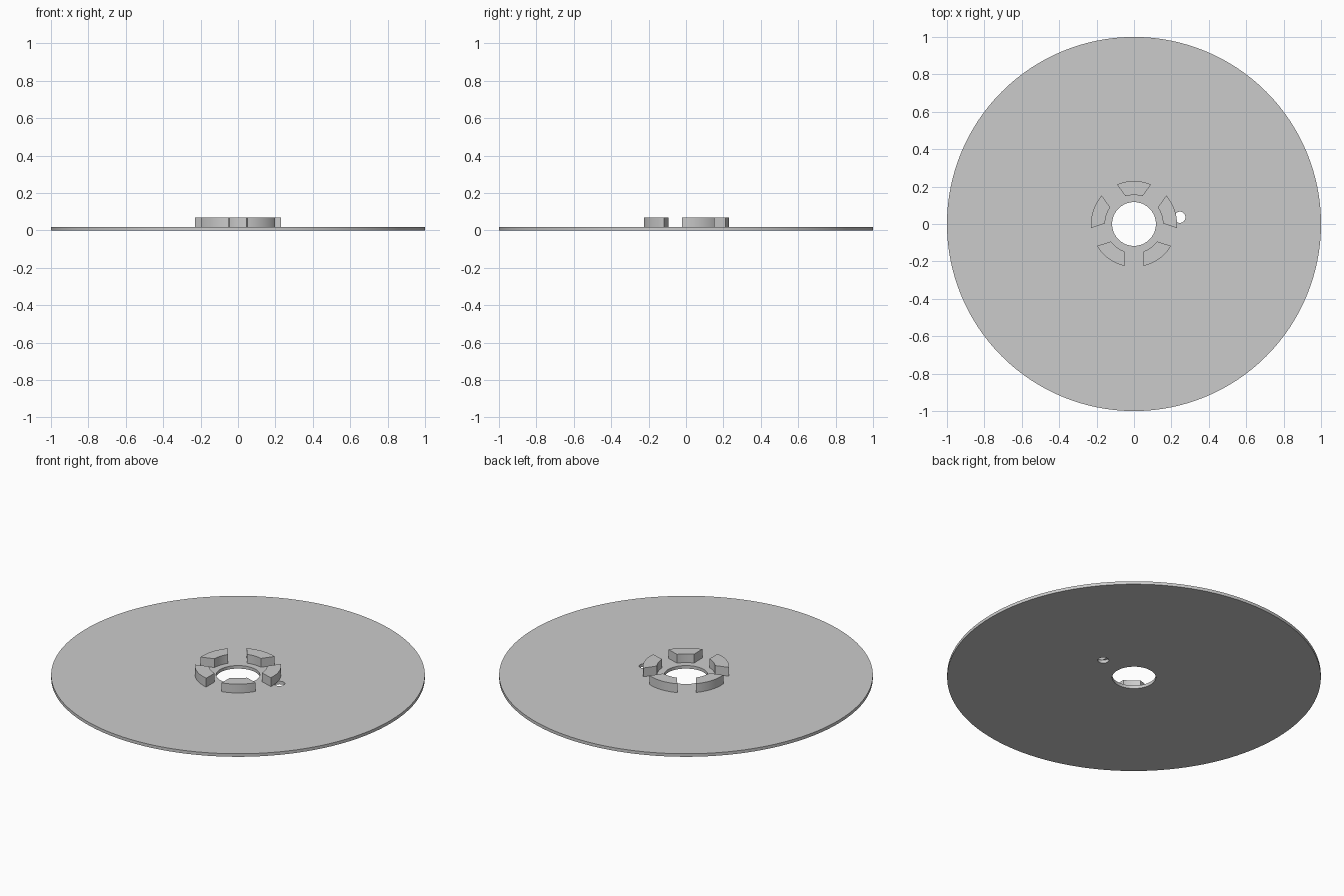
import bpy, bmesh
from math import sin, cos, asin, radians, pi

if "Cube" in bpy.data.objects:
    bpy.data.objects.remove(bpy.data.objects["Cube"])

DISC_TOP = 0.018   # disc thickness
TOOTH_TOP = 0.07
SLOT_HALF = 0.0505  # half width of the parallel-sided slots between teeth
R_IN, R_OUT = 0.155, 0.23


def cylinder(name, radius, z0, z1, x=0, y=0, sides=64):
    bpy.ops.mesh.primitive_cylinder_add(vertices=sides, radius=radius, depth=z1 - z0,
                                        location=(x, y, (z0 + z1) / 2))
    ob = bpy.context.object
    ob.name = name
    return ob


def smooth(ob):
    bpy.ops.object.select_all(action='DESELECT')
    ob.select_set(True)
    bpy.context.view_layer.objects.active = ob
    bpy.ops.object.shade_smooth_by_angle(angle=radians(30))


def arc(radius, centre, steps):
    half = pi / 5 - asin(SLOT_HALF / radius)
    return [(radius * cos(a), radius * sin(a))
            for a in (centre - half + 2 * half * i / steps for i in range(steps + 1))]


# Thin flange disc with a centre bore and a small offset hole
disc = cylinder("flange_disc", 1.0, 0, DISC_TOP, sides=128)
cutters = [cylinder("centre_bore_cutter", 0.117, -0.1, 0.1),
           cylinder("offset_hole_cutter", 0.03, -0.1, 0.1, 0.245, 0.036, 32)]
for cutter in cutters:
    mod = disc.modifiers.new("hole", 'BOOLEAN')
    mod.operation = 'DIFFERENCE'
    mod.solver = 'EXACT'
    mod.object = cutter
    bpy.ops.object.select_all(action='DESELECT')
    disc.select_set(True)
    bpy.context.view_layer.objects.active = disc
    bpy.ops.object.modifier_apply(modifier=mod.name)
    bpy.data.objects.remove(cutter)
smooth(disc)

# Ring of five hub teeth
for k in range(5):
    angle = pi / 2 + k * 2 * pi / 5
    outline = arc(R_OUT, angle, 14) + arc(R_IN, angle, 8)[::-1]
    bm = bmesh.new()
    face = bm.faces.new([bm.verts.new((x, y, DISC_TOP)) for x, y in outline])
    top = bmesh.ops.extrude_face_region(bm, geom=[face], use_keep_orig=True)
    verts = [v for v in top["geom"] if isinstance(v, bmesh.types.BMVert)]
    bmesh.ops.translate(bm, verts=verts, vec=(0, 0, TOOTH_TOP - DISC_TOP))
    bmesh.ops.recalc_face_normals(bm, faces=bm.faces)
    mesh = bpy.data.meshes.new("hub_tooth")
    bm.to_mesh(mesh)
    bm.free()
    tooth = bpy.data.objects.new(f"hub_tooth_{k + 1}", mesh)
    bpy.context.collection.objects.link(tooth)
    smooth(tooth)
